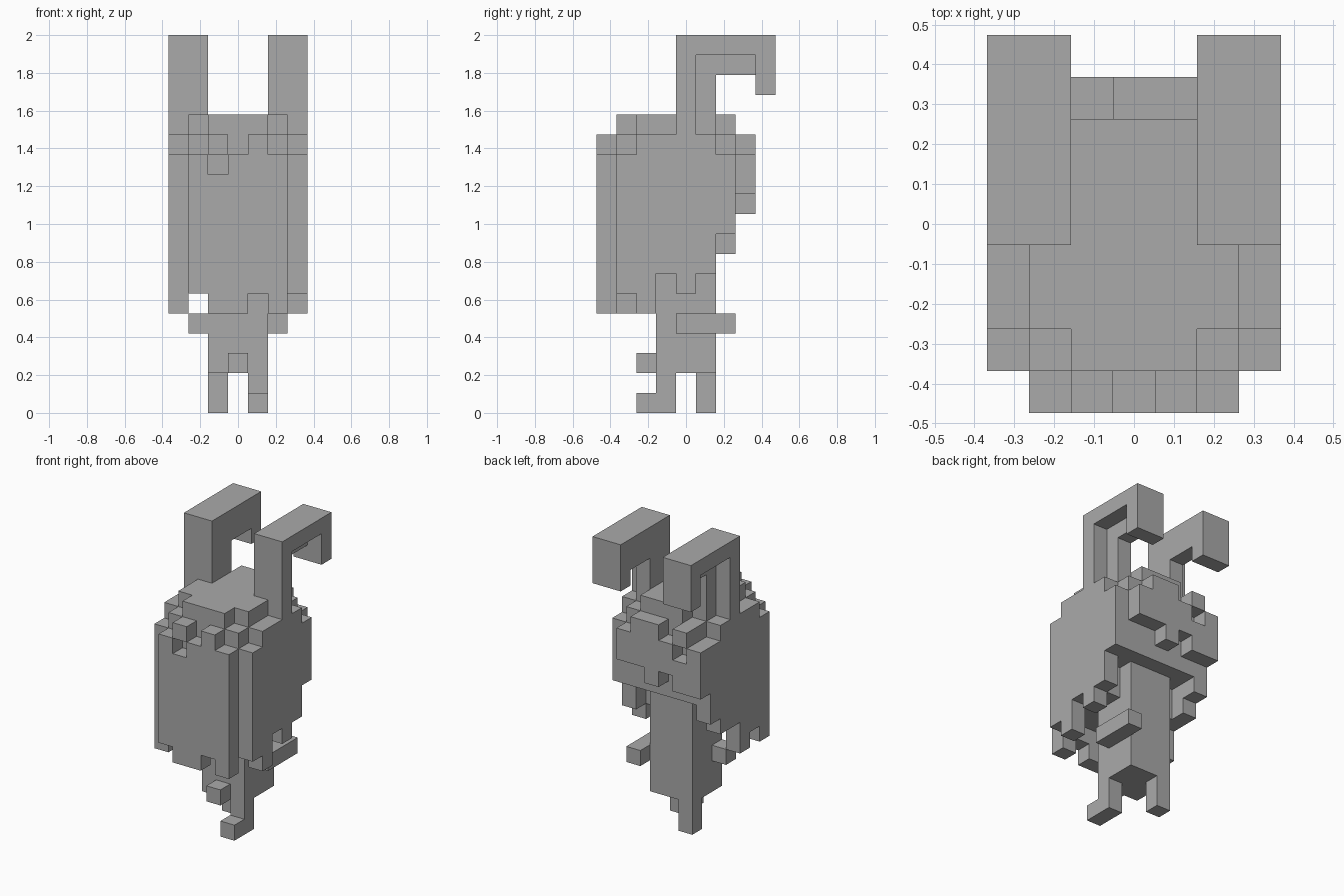
import bpy
import bmesh
from mathutils import Vector

if "Cube" in bpy.data.objects:
    bpy.data.objects.remove(bpy.data.objects["Cube"])

UNIT = 2 / 19
ORIGIN = Vector((-3.5, -4.5, 0))

grey = bpy.data.materials.new("plain_grey")
grey.use_nodes = True
shade = (0.4, 0.4, 0.4, 1)
grey.diffuse_color = shade
grey.node_tree.nodes["Principled BSDF"].inputs["Base Color"].default_value = shade


def block(xs, ys, zs):
    """Grid cells in a block; each range is inclusive (first, last)."""
    return {(x, y, z)
            for x in range(xs[0], xs[1] + 1)
            for y in range(ys[0], ys[1] + 1)
            for z in range(zs[0], zs[1] + 1)}


def column(x, y, low, high):
    return block((x, x), (y, y), (low, high))


def mirrored(cells):
    return {(6 - x, y, z) for x, y, z in cells}


parts = {}

# Legs, one stepping forward with a foot
parts["left_leg"] = column(4, 3, 0, 1) | column(4, 2, 0, 0)
parts["right_leg"] = column(2, 5, 0, 1)

# Torso, arms and the small front stub
parts["torso"] = block((2, 4), (3, 5), (2, 6))
parts["left_arm"] = block((5, 5), (4, 6), (4, 4))
parts["right_arm"] = column(1, 3, 4, 4)
parts["front_stub"] = column(3, 2, 2, 2)

# Main head mass with a stepped crown
parts["head"] = block((1, 5), (1, 4), (7, 13)) | block((2, 4), (5, 5), (7, 13))
parts["head"] |= block((1, 5), (5, 5), (9, 13))
parts["crown"] = block((1, 5), (2, 5), (14, 14)) | block((2, 4), (1, 6), (14, 14))

# Ragged front curtain, with a small notch under the fringe
front = set()
for x, (low, high) in enumerate([(6, 12), (5, 13), (5, 12), (6, 13), (5, 12)], 1):
    front |= column(x, 0, low, high)
front.discard((2, 0, 12))
parts["front_curtain"] = front

# Side curtains with stepped lower edges
side_tops = [12, 13, 13, 13, 13, 12]
for name, x, lows in (("left_curtain", 6, [6, 5, 7, 6, 7, 9]),
                      ("right_curtain", 0, [5, 6, 5, 7, 7, 8])):
    cells = set()
    for y, (low, high) in enumerate(zip(lows, side_tops), 1):
        cells |= column(x, y, low, high)
    parts[name] = cells

# Back wall and the ragged patch over it
parts["back_wall"] = block((1, 5), (6, 6), (9, 13))
back = set()
for x, (low, high) in enumerate([(10, 12), (10, 13), (11, 12), (10, 13), (11, 13), (11, 12)]):
    back |= column(x, 7, low, high)
back.discard((1, 7, 12))
parts["back_patch"] = back

# Hooked ears with an inner lining
ear = (block((5, 6), (4, 4), (14, 18)) | block((5, 6), (4, 8), (18, 18))
       | block((5, 6), (8, 8), (16, 18)))
lining = column(5, 5, 14, 17) | block((5, 5), (5, 7), (17, 17))
parts["left_ear"] = ear
parts["left_ear_lining"] = lining
parts["right_ear"] = mirrored(ear)
parts["right_ear_lining"] = mirrored(lining)

filled = set().union(*parts.values())


def build(name, cells):
    """Skin the exposed sides of the cells and merge flat areas."""
    bm = bmesh.new()
    for cell in cells:
        for axis in range(3):
            for side in (0, 1):
                beside = list(cell)
                beside[axis] += 2 * side - 1
                if tuple(beside) in filled:
                    continue
                u, v = (axis + 1) % 3, (axis + 2) % 3
                corners = []
                for a, b in ((0, 0), (1, 0), (1, 1), (0, 1)):
                    p = Vector(cell)
                    p[axis] += side
                    p[u] += a
                    p[v] += b
                    corners.append(bm.verts.new((p + ORIGIN) * UNIT))
                bm.faces.new(corners if side else corners[::-1])
    bmesh.ops.remove_doubles(bm, verts=bm.verts[:], dist=0.001)
    bmesh.ops.dissolve_limit(bm, angle_limit=0.01, verts=bm.verts[:], edges=bm.edges[:])
    mesh = bpy.data.meshes.new(name)
    bm.to_mesh(mesh)
    bm.free()
    mesh.materials.append(grey)
    bpy.context.collection.objects.link(bpy.data.objects.new(name, mesh))


claimed = set()
for part_name, part_cells in parts.items():
    build(part_name, part_cells - claimed)
    claimed |= part_cells
